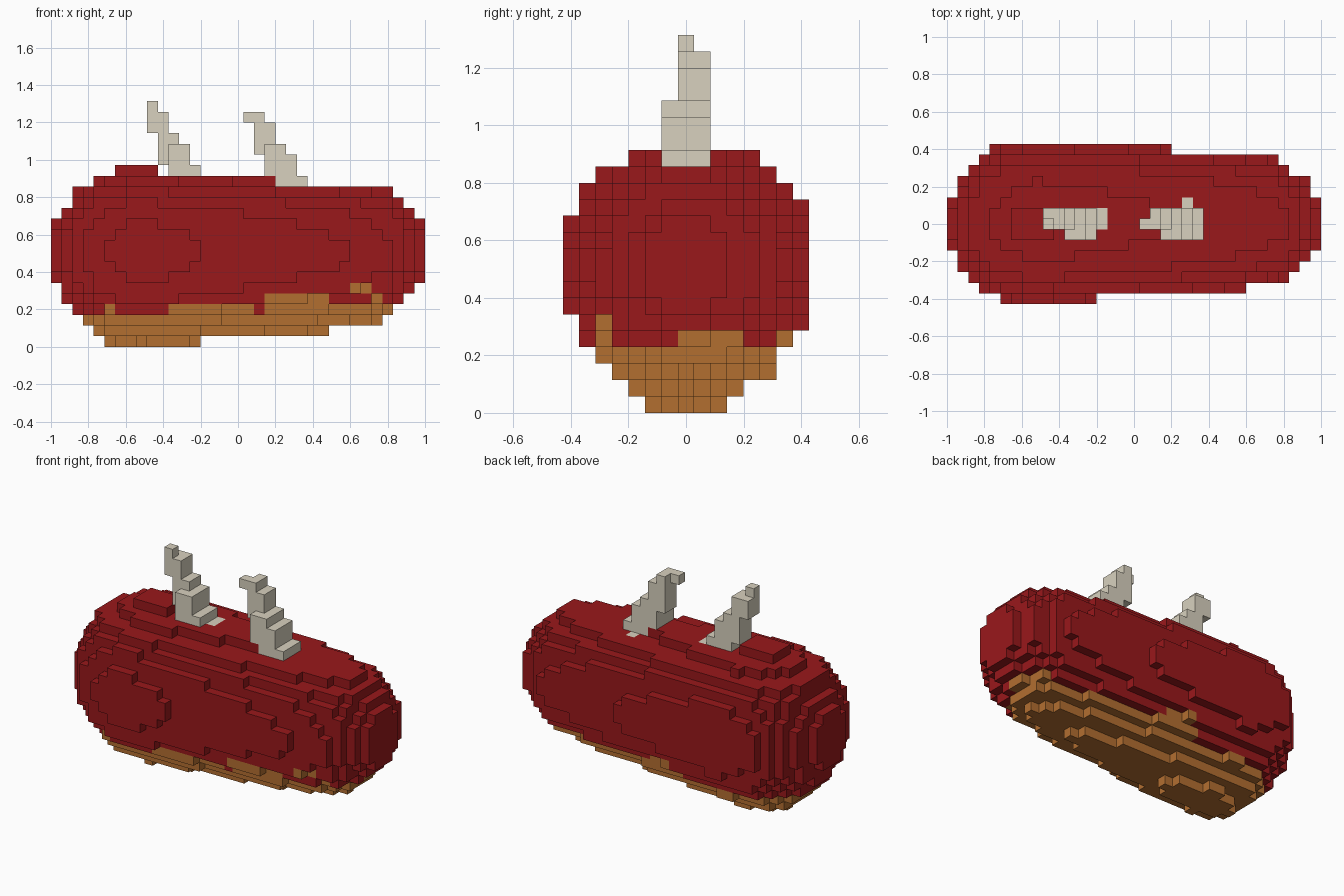
import bpy
from mathutils import Vector

if "Cube" in bpy.data.objects:
    bpy.data.objects.remove(bpy.data.objects["Cube"])

NX, NY = 35, 15                  # block grid
SIZE = 2 / NX
MID_Y, MID_Z = 7, 8              # long axis of the body, in blocks
FATTEST = 8.5                    # block column where the body is thickest


def material(name, rgb):
    mat = bpy.data.materials.new(name)
    mat.use_nodes = True
    colour = (*rgb, 1)
    mat.diffuse_color = colour
    bsdf = next(n for n in mat.node_tree.nodes if n.type == "BSDF_PRINCIPLED")
    bsdf.inputs["Base Color"].default_value = colour
    bsdf.inputs["Roughness"].default_value = 0.9
    return mat


red = material("dark red", (0.32, 0.009, 0.011))
tan = material("tan", (0.45, 0.158, 0.03))
bone = material("bone grey", (0.69, 0.64, 0.52))

# Lengthwise spans reached at each distance (2, 3, 4 ...) from the long axis
ENDS = [(0, 35), (1, 34), (1, 33)]
FRONT = ENDS + [(2, 32), (3, 28), (5, 14)]
BACK = [(0, 35), (1, 34), (1, 34), (2, 32), (3, 31), (4, 21)]
BOTTOM = ENDS + [(2, 32), (3, 31), (4, 26), (5, 14)]
TOP = [(0, 35), (0, 35), (1, 34), (2, 33), (2, 32), (4, 21)]


def reach(spans, i, bulge=0.5):
    """Radius of the body at block column i, easing between the spans."""
    x = i + 0.5
    level = max(n for n, (a, b) in enumerate(spans) if a < x < b)
    a, b = spans[level]
    if level == len(spans) - 1:
        ease = bulge * min((x - a) / (FATTEST - a), (b - x) / (b - FATTEST))
    else:
        c, d = spans[level + 1]
        ease = (x - a) / (c - a) if x < c else (b - x) / (b - d)
    return 2 + level + min(ease, 0.95) + 0.02


def in_body(i, j, k):
    dy, dz = j - MID_Y, k - MID_Z
    ry = reach(FRONT, i) if dy < 0 else reach(BACK, i, 0.8)
    rz = reach(BOTTOM if dz < 0 else TOP, i)
    # Narrow underside, squarer shoulder along the back
    if dz < 0:
        power = 1.8
    else:
        power = 2.7 if dy > 0 else 2.4
    return (abs(dy) / ry) ** power + (abs(dz) / rz) ** power <= 1


def is_belly(i, j, k):
    """Tan underside with an uneven border, different front and back."""
    if k < 3:
        return True
    if i >= 31:
        return (k == 3 and 4 <= j <= 11) or (k == 4 and 6 + i - 31 <= j <= 10)
    if j > MID_Y:
        return (k == 3 and i >= 14 and (i < 26 or j <= 11)) or (k == 4 and 15 <= i < 18)
    if k == 3:
        return (i >= 11 and i != 19) or i == 5
    if k == 4:
        return 20 <= i < 26 or i == 30
    return k == 5 and i in (28, 29)


blocks = {}


def fill(part, xs, ys, zs):
    for i in xs:
        for j in ys:
            for k in zs:
                blocks[i, j, k] = part


# Body and belly
for i in range(NX):
    for j in range(NY):
        for k in range(MID_Z * 2):
            if in_body(i, j, k):
                blocks[i, j, k] = "belly" if is_belly(i, j, k) else "body"
fill("body", range(6, 10), range(6, 9), [16])

# Spines: each column is (bottom, top) going along +x, leaning back towards -x
SPINES = {
    "right_spine": (9, [(20, 23), (17, 22), (15, 20), (15, 19), (15, 17), (15, 16)]),
    "left_spine": (18, [(21, 22), (18, 22), (16, 21), (14, 19), (14, 18), (14, 16)]),
}
for name, (start, columns) in SPINES.items():
    for n, (low, high) in enumerate(columns):
        for k in range(low, high):
            tip = k == 22 or (name == "left_spine" and n == 0)
            ys = [7] if tip else [7, 8]
            if n >= 2 and k < 19 and (name == "left_spine" or n < 5):
                ys = [6] + ys
            fill(name, [start + n], ys, [k])
fill("left_spine", [22], [9], [14])

# One mesh per part, made from the exposed block sides only
SIDES = [Vector(d) for d in ((1, 0, 0), (-1, 0, 0), (0, 1, 0),
                             (0, -1, 0), (0, 0, 1), (0, 0, -1))]
HALF = Vector((0.5, 0.5, 0.5))
ORIGIN = Vector((NX / 2, NY / 2, 0))


def build(name, mat):
    index, faces = {}, []
    for cell, part in blocks.items():
        if part != name:
            continue
        for side in SIDES:
            if tuple(int(c + s) for c, s in zip(cell, side)) in blocks:
                continue
            u = Vector((side.y, side.z, side.x))
            v = side.cross(u)
            centre = Vector(cell) + HALF + side / 2
            face = []
            for a, b in ((-1, -1), (1, -1), (1, 1), (-1, 1)):
                corner = centre + (u * a + v * b) / 2
                key = tuple(round(c) for c in corner)
                face.append(index.setdefault(key, len(index)))
            faces.append(face)
    mesh = bpy.data.meshes.new(name)
    mesh.from_pydata([(Vector(p) - ORIGIN) * SIZE for p in index], [], faces)
    mesh.materials.append(mat)
    mesh.update()
    bpy.context.collection.objects.link(bpy.data.objects.new(name, mesh))


build("body", red)
build("belly", tan)
build("right_spine", bone)
build("left_spine", bone)
